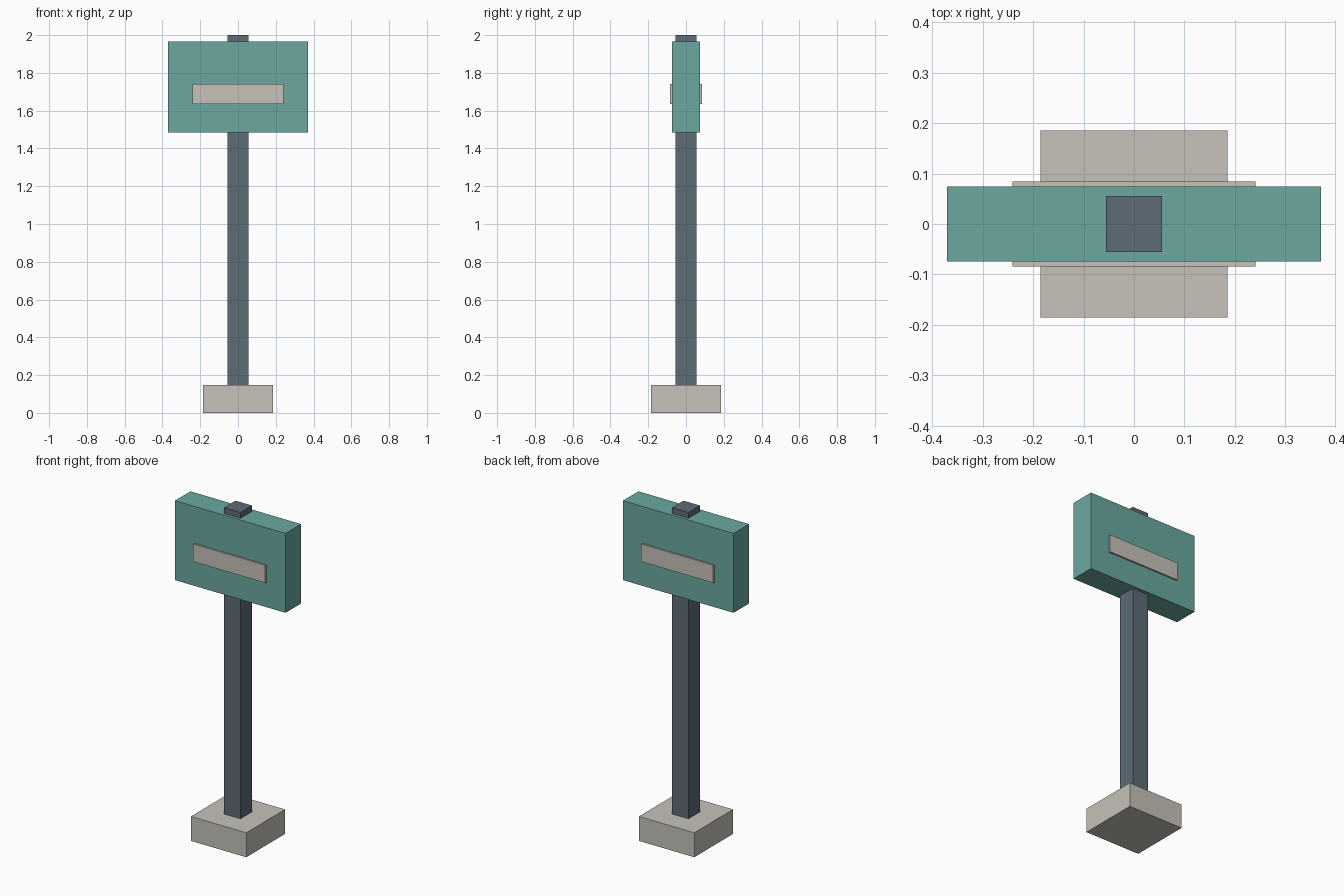
import bpy

cube = bpy.data.objects.get("Cube")
if cube:
    bpy.data.objects.remove(cube, do_unlink=True)


def material(name, rgb):
    mat = bpy.data.materials.new(name)
    mat.use_nodes = True
    mat.diffuse_color = (*rgb, 1)
    mat.node_tree.nodes["Principled BSDF"].inputs["Base Color"].default_value = (*rgb, 1)
    return mat


def box(name, width, depth, bottom, top, mat, y=0):
    bpy.ops.mesh.primitive_cube_add(size=1, location=(0, y, (bottom + top) / 2))
    obj = bpy.context.object
    obj.name = name
    obj.scale = (width, depth, top - bottom)
    bpy.ops.object.transform_apply(location=False, rotation=False, scale=True)
    obj.data.materials.append(mat)
    return obj


concrete = material("warm grey concrete", (0.56, 0.54, 0.48))
steel = material("slate post", (0.11, 0.15, 0.18))
teal = material("teal panel", (0.145, 0.395, 0.35))
cream = material("pale plate", (0.57, 0.54, 0.485))

# Footing and post, which runs up through the sign
box("base_block", 0.37, 0.37, 0, 0.148, concrete)
box("post", 0.11, 0.11, 0.148, 2, steel)

# Sign board with a raised plate on each face
box("sign_panel", 0.74, 0.148, 1.485, 1.965, teal)
for side, name in ((-1, "front_plate"), (1, "back_plate")):
    box(name, 0.482, 0.02, 1.635, 1.742, cream, y=side * 0.074)
